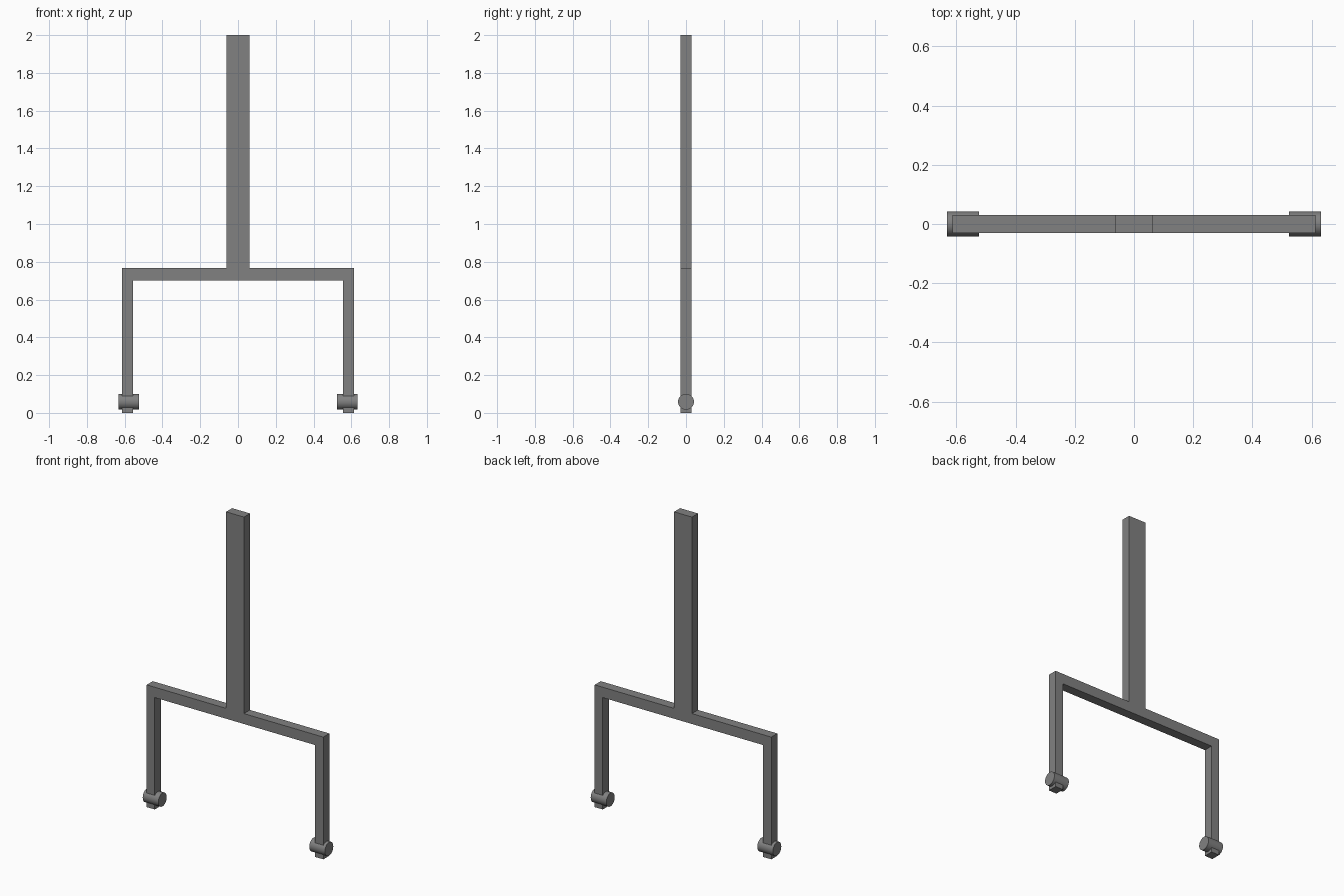
import bpy, bmesh
from math import pi

if "Cube" in bpy.data.objects:
    bpy.data.objects.remove(bpy.data.objects["Cube"])

HALF_DEPTH = 0.03

# Dark grey finish shared by all parts
dark_grey = bpy.data.materials.new("dark_grey")
dark_grey.diffuse_color = (0.22, 0.22, 0.22, 1)
dark_grey.use_nodes = True
dark_grey.node_tree.nodes["Principled BSDF"].inputs["Base Color"].default_value = dark_grey.diffuse_color

# One-piece frame: right half of the outline, mirrored across x = 0
half = [(0.062, 2.0), (0.062, 0.767), (0.613, 0.767),
        (0.613, 0.0), (0.557, 0.0), (0.557, 0.702)]
outline = half + [(-x, z) for x, z in reversed(half)]

bm = bmesh.new()
face = bm.faces.new([bm.verts.new((x, -HALF_DEPTH, z)) for x, z in outline])
ext = bmesh.ops.extrude_face_region(bm, geom=[face])
moved = [g for g in ext["geom"] if isinstance(g, bmesh.types.BMVert)]
bmesh.ops.translate(bm, verts=moved, vec=(0, 2 * HALF_DEPTH, 0))
bmesh.ops.recalc_face_normals(bm, faces=bm.faces)
mesh = bpy.data.meshes.new("fork_frame")
bm.to_mesh(mesh)
bm.free()
mesh.materials.append(dark_grey)
frame = bpy.data.objects.new("fork_frame", mesh)
bpy.context.collection.objects.link(frame)

# Foot rollers, lying along x through the bottom of each leg
for name, side in (("left_roller", -1), ("right_roller", 1)):
    bpy.ops.mesh.primitive_cylinder_add(
        vertices=32, radius=0.042, depth=0.108,
        location=(side * 0.578, 0, 0.059), rotation=(0, pi / 2, 0))
    roller = bpy.context.object
    roller.name = name
    roller.data.materials.append(dark_grey)
    bpy.ops.object.shade_smooth_by_angle()
